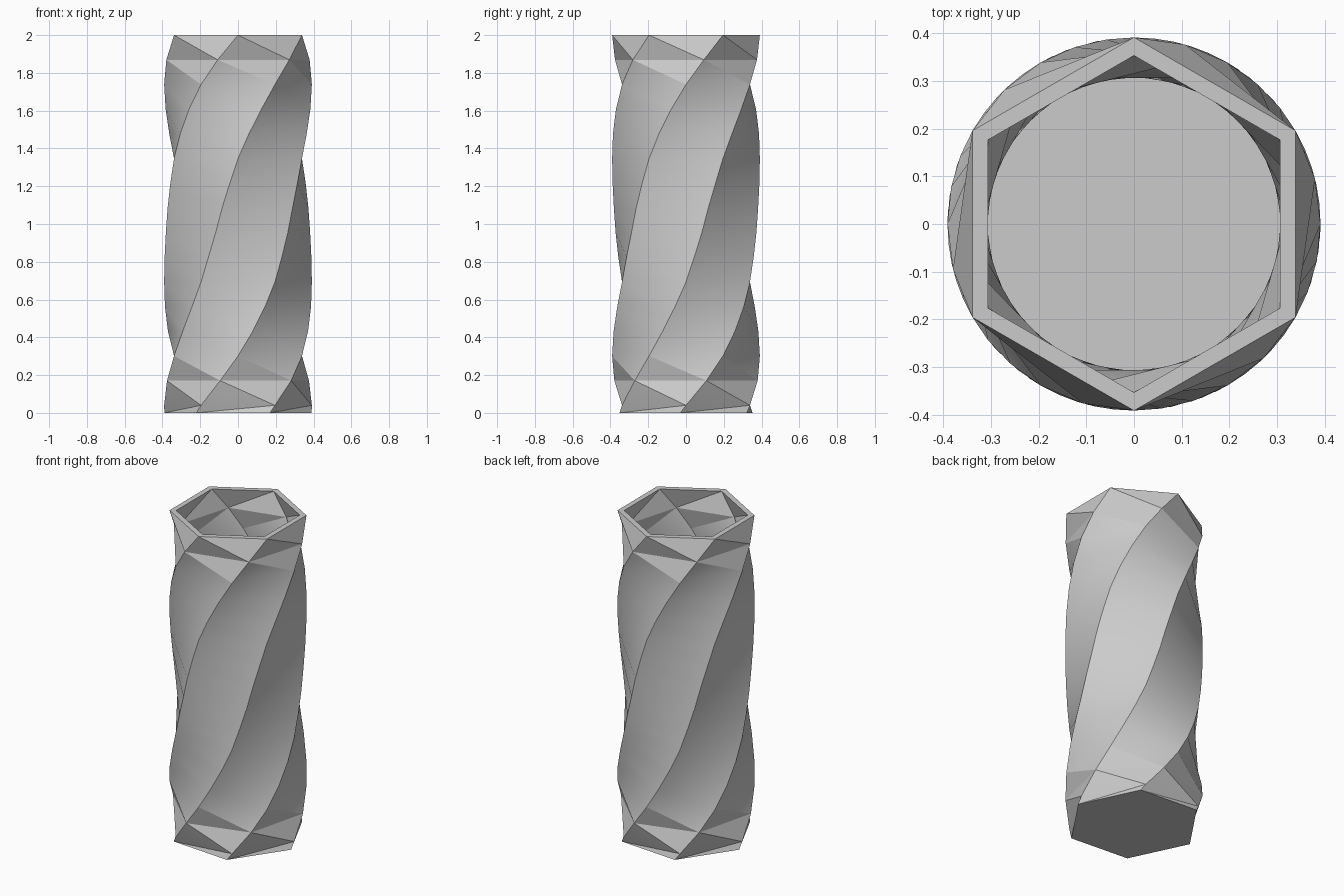
import bpy
import bmesh
from math import radians, cos, sin

cube = bpy.data.objects.get("Cube")
if cube:
    bpy.data.objects.remove(cube, do_unlink=True)

SIDES = 6
HEIGHT = 2.0
FLOOR = 0.04
OUTER, INNER = 0.391, 0.353

# Twist in degrees per layer: fast at the ends, slow in the middle
half = [16, 14, 11.5, 10, 8.5, 6.4, 6]
steps = half + [5.2] + half[::-1]
layer = (HEIGHT - FLOOR) / len(steps)

levels = [(HEIGHT, 0.0)]
for step in steps:
    z, twist = levels[-1]
    levels.append((z - layer, twist + step))

bm = bmesh.new()


def ring(radius, z, twist):
    angles = [radians(90 + 360 / SIDES * k - twist) for k in range(SIDES)]
    return [bm.verts.new((radius * cos(a), radius * sin(a), z)) for a in angles]


def bridge(upper, lower, flip=False, long_diagonal=False):
    """Join two rings with triangles split along the chosen diagonal."""
    for i in range(SIDES):
        j = (i + 1) % SIDES
        if long_diagonal:
            tris = [(upper[i], lower[i], upper[j]), (lower[i], lower[j], upper[j])]
        else:
            tris = [(upper[i], lower[i], lower[j]), (upper[i], lower[j], upper[j])]
        for tri in tris:
            bm.faces.new(tri[::-1] if flip else tri)


# Outer and inner twisted walls
outer = [ring(OUTER, z, t) for z, t in levels]
inner = [ring(INNER, z, t) for z, t in levels]
for a, b in zip(outer, outer[1:]):
    bridge(a, b)
for a, b in zip(inner, inner[1:]):
    bridge(a, b, flip=True)

# Flat rim, inside floor and base slab
for i in range(SIDES):
    j = (i + 1) % SIDES
    bm.faces.new((outer[0][i], outer[0][j], inner[0][j], inner[0][i]))
bm.faces.new(inner[-1])
base = ring(OUTER, 0.0, levels[-1][1] + 4.4)
bridge(outer[-1], base, long_diagonal=True)
bm.faces.new(base[::-1])

mesh = bpy.data.meshes.new("twisted_vase")
bm.to_mesh(mesh)
bm.free()
vase = bpy.data.objects.new("twisted_vase", mesh)
bpy.context.collection.objects.link(vase)

# Plain grey material
grey = bpy.data.materials.new("plain_grey")
grey.use_nodes = True
colour = (0.6, 0.6, 0.6, 1.0)
grey.diffuse_color = colour
grey.node_tree.nodes["Principled BSDF"].inputs["Base Color"].default_value = colour
mesh.materials.append(grey)

# Smooth flutes with crisp spiral ridges
bpy.ops.object.select_all(action="DESELECT")
vase.select_set(True)
bpy.context.view_layer.objects.active = vase
bpy.ops.object.shade_smooth_by_angle(angle=radians(30))
